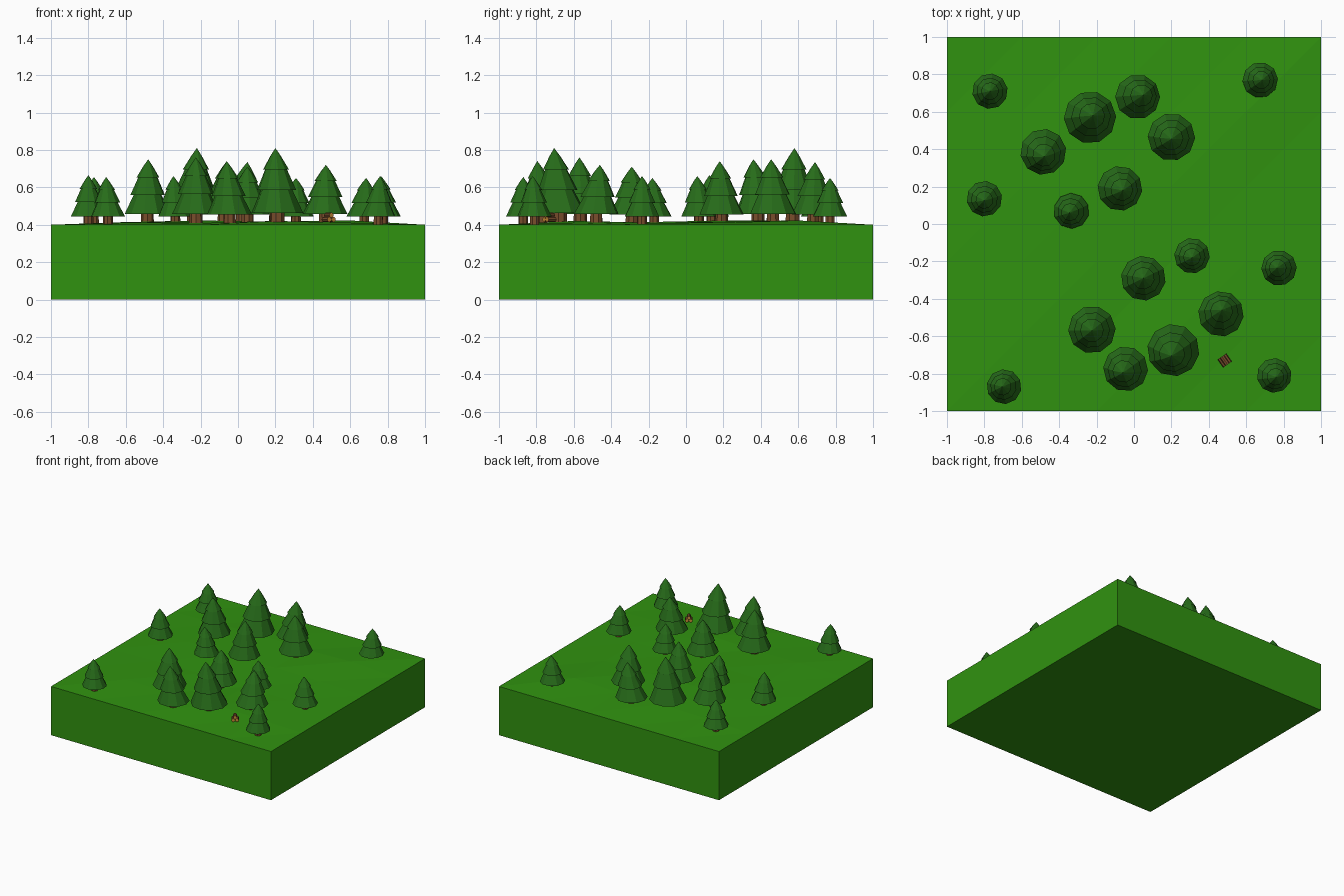
import bpy, bmesh, math, random
from mathutils import Matrix, Vector

if "Cube" in bpy.data.objects:
    bpy.data.objects.remove(bpy.data.objects["Cube"])

random.seed(4)


def material(name, rgb):
    m = bpy.data.materials.new(name)
    m.diffuse_color = (*rgb, 1)
    m.use_nodes = True
    m.node_tree.nodes["Principled BSDF"].inputs["Base Color"].default_value = m.diffuse_color
    return m


GRASS = material("grass", (0.03, 0.29, 0.005))
LEAF = material("needles", (0.02, 0.15, 0.01))
BARK = material("bark", (0.19, 0.075, 0.025))
CUT = material("cut_wood", (0.62, 0.27, 0.04))


def finish(bm, name, *mats):
    bmesh.ops.recalc_face_normals(bm, faces=bm.faces)
    me = bpy.data.meshes.new(name)
    bm.to_mesh(me)
    bm.free()
    for m in mats:
        me.materials.append(m)
    ob = bpy.data.objects.new(name, me)
    bpy.context.collection.objects.link(ob)
    return ob


def lathe(bm, profile, sides, centre, lean=(0, 0), turn=0.0):
    """Revolve (radius, z) points; lean shifts the rings sideways with height."""
    z0, z1 = profile[0][1], profile[-1][1]
    rings = []
    for r, z in profile:
        f = (z - z0) / (z1 - z0)
        cx, cy = centre[0] + lean[0] * f, centre[1] + lean[1] * f
        if r == 0:
            rings.append([bm.verts.new((cx, cy, z))])
        else:
            rings.append([bm.verts.new((cx + r * math.cos(turn + math.tau * i / sides),
                                        cy + r * math.sin(turn + math.tau * i / sides), z))
                          for i in range(sides)])
    for a, b in zip(rings, rings[1:]):
        for i in range(sides):
            j = (i + 1) % sides
            ends = [a[i % len(a)], a[j % len(a)], b[j % len(b)], b[i % len(b)]]
            bm.faces.new(list(dict.fromkeys(ends)))


# Ground block: flat sides, gently uneven top
N = 5
bm = bmesh.new()
top = [[bm.verts.new((-1 + 2 * i / N, -1 + 2 * j / N,
                      0.4 + (random.uniform(0.008, 0.024) if 0 < i < N and 0 < j < N else 0)))
        for j in range(N + 1)] for i in range(N + 1)]
for i in range(N):
    for j in range(N):
        a, b, c, d = top[i][j], top[i + 1][j], top[i + 1][j + 1], top[i][j + 1]
        bm.faces.new((a, b, c))
        bm.faces.new((a, c, d))
rim = [e for e in bm.edges if e.is_boundary]
skirt = bmesh.ops.extrude_edge_only(bm, edges=rim)["geom"]
for v in skirt:
    if isinstance(v, bmesh.types.BMVert):
        v.co.z = 0
bmesh.ops.contextual_create(bm, geom=[e for e in bm.edges if e.is_boundary])
finish(bm, "ground", GRASS)

# Pine trees: x, y, foliage radius, tip height, lean x, lean y
TREES = [
    (-0.77, 0.71, 0.095, 0.655, 0, 0), (-0.235, 0.57, 0.14, 0.81, 0.015, 0.01),
    (0.02, 0.68, 0.12, 0.735, 0.03, 0.01), (0.20, 0.465, 0.127, 0.75, 0, -0.01),
    (0.675, 0.77, 0.095, 0.65, 0.01, 0), (-0.485, 0.385, 0.123, 0.75, 0.005, -0.025),
    (-0.80, 0.135, 0.095, 0.665, 0, -0.01), (-0.335, 0.07, 0.095, 0.66, -0.01, -0.01),
    (-0.075, 0.19, 0.12, 0.74, 0.015, -0.01), (0.31, -0.17, 0.095, 0.65, 0, -0.01),
    (0.775, -0.235, 0.095, 0.66, -0.01, 0), (0.05, -0.29, 0.12, 0.71, 0, 0),
    (-0.225, -0.565, 0.127, 0.76, 0, -0.005), (0.465, -0.48, 0.122, 0.72, 0.005, 0.02),
    (0.21, -0.675, 0.14, 0.81, -0.01, -0.03), (-0.045, -0.775, 0.12, 0.74, -0.015, -0.02),
    (0.75, -0.81, 0.093, 0.66, 0.01, -0.01), (-0.695, -0.87, 0.093, 0.655, -0.01, 0),
]
# Three overlapping tiers (radius fraction, height fraction)
TIERS = [(0, 0.02), (1, 0), (0.56, 0.4), (0.76, 0.35), (0.36, 0.73), (0.5, 0.67), (0.2, 0.88), (0, 1)]
for n, (x, y, r, tip, lx, ly) in enumerate(TREES, 1):
    base = 0.405 + r * 0.42
    turn = random.uniform(0, math.tau)
    bm = bmesh.new()
    lathe(bm, [(0, 0.39), (r * 0.29, 0.39), (r * 0.27, base + 0.02), (0, base + 0.03)],
          8, (x, y), turn=turn)
    finish(bm, f"trunk_{n}", BARK)
    bm = bmesh.new()
    lathe(bm, [(r * f, base + (tip - base) * h) for f, h in TIERS], 10, (x, y), (lx, ly), turn)
    finish(bm, f"foliage_{n}", LEAF)

# Small stack of cut logs near the front right
place = Matrix.Translation((0.485, -0.73, 0.428)) @ Matrix.Rotation(math.radians(-55), 4, "Z")
for n, (side, up) in enumerate([(-0.014, 0), (0.014, 0), (0, 0.023)], 1):
    bm = bmesh.new()
    bmesh.ops.create_cone(bm, cap_ends=True, segments=8, radius1=0.014, radius2=0.014, depth=0.052,
                          matrix=place @ Matrix.Translation((0, side, up)) @ Matrix.Rotation(math.pi / 2, 4, "Y"))
    for f in bm.faces:
        f.material_index = int(len(f.verts) == 8)
    finish(bm, f"log_{n}", BARK, CUT)
